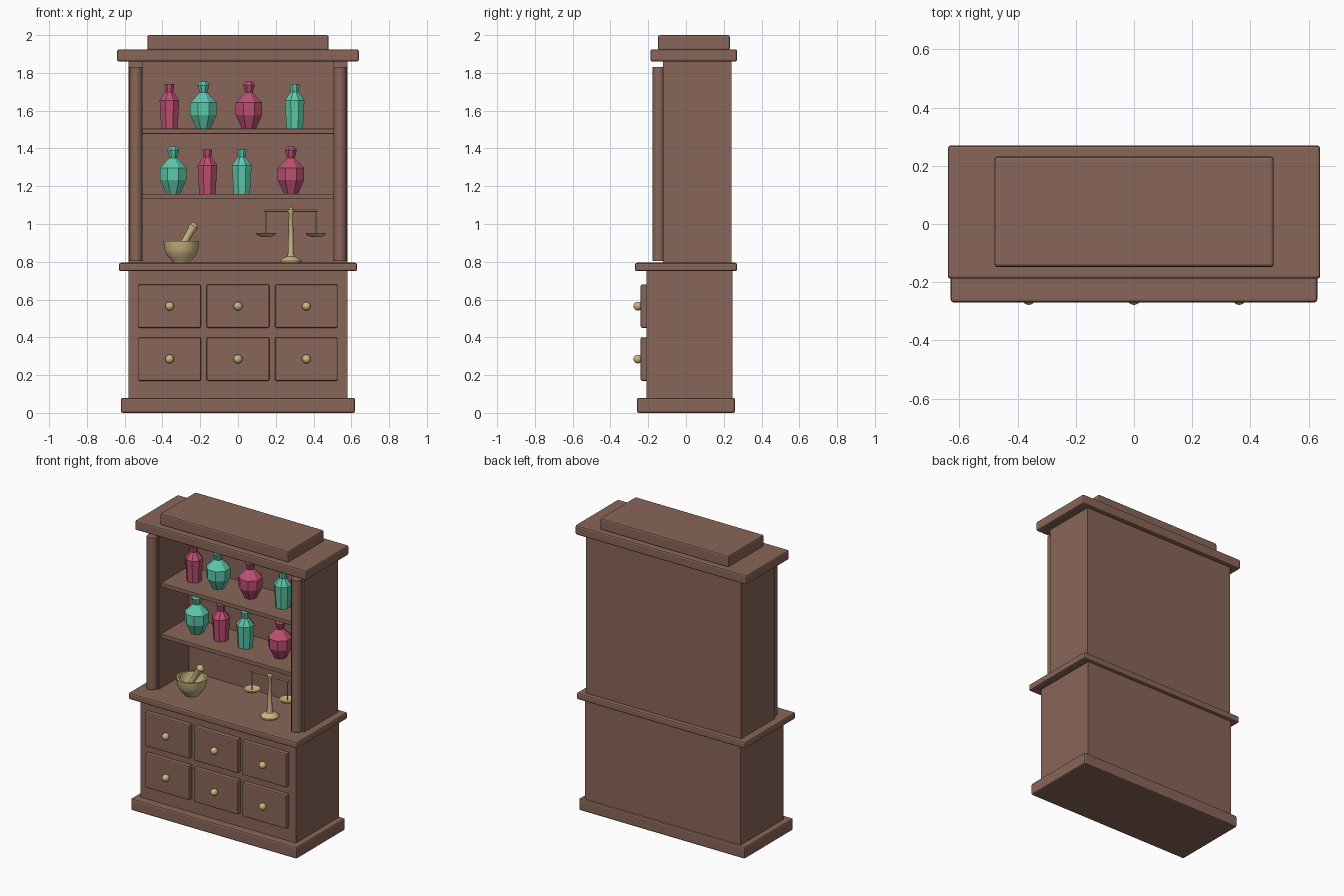
import bpy, bmesh, math
from mathutils import Vector

if "Cube" in bpy.data.objects:
    bpy.data.objects.remove(bpy.data.objects["Cube"], do_unlink=True)


def material(name, rgb):
    m = bpy.data.materials.new(name)
    m.use_nodes = True
    m.diffuse_color = (*rgb, 1)
    m.node_tree.nodes["Principled BSDF"].inputs["Base Color"].default_value = (*rgb, 1)
    return m


wood = material("brown wood", (0.25, 0.133, 0.10))
brass = material("pale brass", (0.60, 0.47, 0.22))
green = material("green glass", (0.11, 0.58, 0.40))
pink = material("pink glass", (0.50, 0.08, 0.17))


def finish(name, bm, mat, smooth=False):
    bmesh.ops.recalc_face_normals(bm, faces=bm.faces)
    mesh = bpy.data.meshes.new(name)
    bm.to_mesh(mesh)
    bm.free()
    mesh.materials.append(mat)
    ob = bpy.data.objects.new(name, mesh)
    bpy.context.collection.objects.link(ob)
    if smooth:
        bpy.ops.object.select_all(action="DESELECT")
        ob.select_set(True)
        bpy.context.view_layer.objects.active = ob
        bpy.ops.object.shade_smooth_by_angle(angle=math.radians(40))
    return ob


def box(name, x, y, z, bevel=0.0):
    """Box between the (low, high) pairs x, y and z."""
    bm = bmesh.new()
    bmesh.ops.create_cube(bm, size=1)
    for v in bm.verts:
        v.co = [sum(r) / 2 + c * (r[1] - r[0]) for c, r in zip(v.co, (x, y, z))]
    ob = finish(name, bm, wood)
    if bevel:
        mod = ob.modifiers.new("soft edges", "BEVEL")
        mod.width, mod.segments = bevel, 2
    return ob


def lathe(name, profile, loc, mat, sides=20, smooth=True, axis=(0, 0, 1)):
    """Spin (radius, height) points round an axis and cap both ends."""
    bm = bmesh.new()
    turn = Vector((0, 0, 1)).rotation_difference(Vector(axis))
    rings = []
    for r, h in profile:
        ring = []
        for i in range(sides):
            a = math.tau * (i + 0.5) / sides
            p = Vector((r * math.cos(a), r * math.sin(a), h))
            ring.append(bm.verts.new(Vector(loc) + turn @ p))
        rings.append(ring)
    for low, high in zip(rings, rings[1:]):
        for i in range(sides):
            j = (i + 1) % sides
            bm.faces.new((low[i], low[j], high[j], high[i]))
    bm.faces.new(rings[0][::-1])
    bm.faces.new(rings[-1])
    return finish(name, bm, mat, smooth)


# Cabinet carcass
box("plinth", (-0.62, 0.62), (-0.26, 0.26), (0, 0.08), 0.01)
box("lower_cabinet", (-0.58, 0.58), (-0.21, 0.247), (0.075, 0.755))
box("countertop", (-0.63, 0.63), (-0.27, 0.27), (0.75, 0.795), 0.01)
box("cornice", (-0.64, 0.64), (-0.188, 0.27), (1.86, 1.925), 0.01)
box("top_cap", (-0.48, 0.48), (-0.148, 0.232), (1.92, 2.0), 0.01)
box("back_panel", (-0.508, 0.508), (0.2, 0.241), (0.79, 1.865))

# Side panels and round columns
for side, s in (("right", -1), ("left", 1)):
    box(side + "_side_panel", sorted((s * 0.505, s * 0.58)), (-0.123, 0.241), (0.79, 1.865))
    lathe(side + "_column", [(0.034, 0.805), (0.034, 1.83)], (s * 0.54, -0.144, 0), wood, 16)

# Shelves
SHELF_TOPS = {"lower": 1.16, "upper": 1.505}
for level, top in SHELF_TOPS.items():
    box(level + "_shelf", (-0.507, 0.507), (-0.10, 0.205), (top - 0.028, top), 0.003)

# Drawers with ball knobs
ball = [(0.023 * math.sin(math.pi * i / 10) + 0.0005, -0.023 * math.cos(math.pi * i / 10))
        for i in range(11)]
for row, z in (("lower", 0.285), ("upper", 0.565)):
    for column, x in (("right", -0.362), ("middle", 0), ("left", 0.362)):
        part = f"{row}_{column}_drawer"
        box(part, (x - 0.166, x + 0.166), (-0.24, -0.2), (z - 0.115, z + 0.115), 0.008)
        lathe(part + "_knob", ball, (x, -0.255, z), brass, 16, axis=(0, -1, 0))

# Faceted bottles
TALL = [(0.047, 0), (0.056, 0.15), (0.023, 0.195), (0.028, 0.235)]
ROUND = [(0.04, 0), (0.076, 0.072), (0.076, 0.137), (0.035, 0.178),
         (0.022, 0.19), (0.034, 0.232), (0.022, 0.25)]
BOTTLES = {
    "upper": ((-0.363, TALL, pink), (-0.183, ROUND, green), (0.058, ROUND, pink), (0.3, TALL, green)),
    "lower": ((-0.343, ROUND, green), (-0.162, TALL, pink), (0.02, TALL, green), (0.28, ROUND, pink)),
}
for level, bottles in BOTTLES.items():
    for i, (x, profile, mat) in enumerate(bottles, 1):
        lathe(f"{level}_bottle_{i}", profile, (x, 0.05, SHELF_TOPS[level]), mat, 8, False)

# Mortar and pestle
COUNTER = 0.795
bowl = [(0.045, 0), (0.05, 0.01), (0.075, 0.035), (0.09, 0.07), (0.095, 0.115),
        (0.082, 0.115), (0.075, 0.07), (0.055, 0.04), (0.02, 0.025)]
lathe("mortar", bowl, (-0.3, -0.065, COUNTER), brass, 24)
lathe("pestle", [(0.022, 0), (0.018, 0.08), (0.02, 0.15), (0.026, 0.178), (0.018, 0.192), (0.005, 0.197)],
      (-0.325, -0.065, 0.835), brass, 14, axis=(0.5, 0, 0.85))

# Balance scale
SX, SY, BEAM = 0.28, -0.06, 1.07
lathe("scale_stand", [(0.055, 0), (0.057, 0.01), (0.04, 0.025), (0.02, 0.033), (0.016, 0.05),
                      (0.011, 0.26), (0.016, 0.27), (0.016, 0.282), (0.005, 0.292)],
      (SX, SY, COUNTER), brass)
lathe("scale_beam", [(0.006, -0.14), (0.006, 0.14)], (SX, SY, BEAM), brass, 8, axis=(1, 0, 0))
for side, s in (("right", -1), ("left", 1)):
    x = SX + s * 0.132
    lathe(side + "_scale_rod", [(0.003, 0.94), (0.003, BEAM)], (x, SY, 0), brass, 6)
    lathe(side + "_scale_pan", [(0.025, 0), (0.046, 0.008), (0.055, 0.018), (0.05, 0.021), (0.02, 0.012)],
          (x, SY, 0.932), brass)
